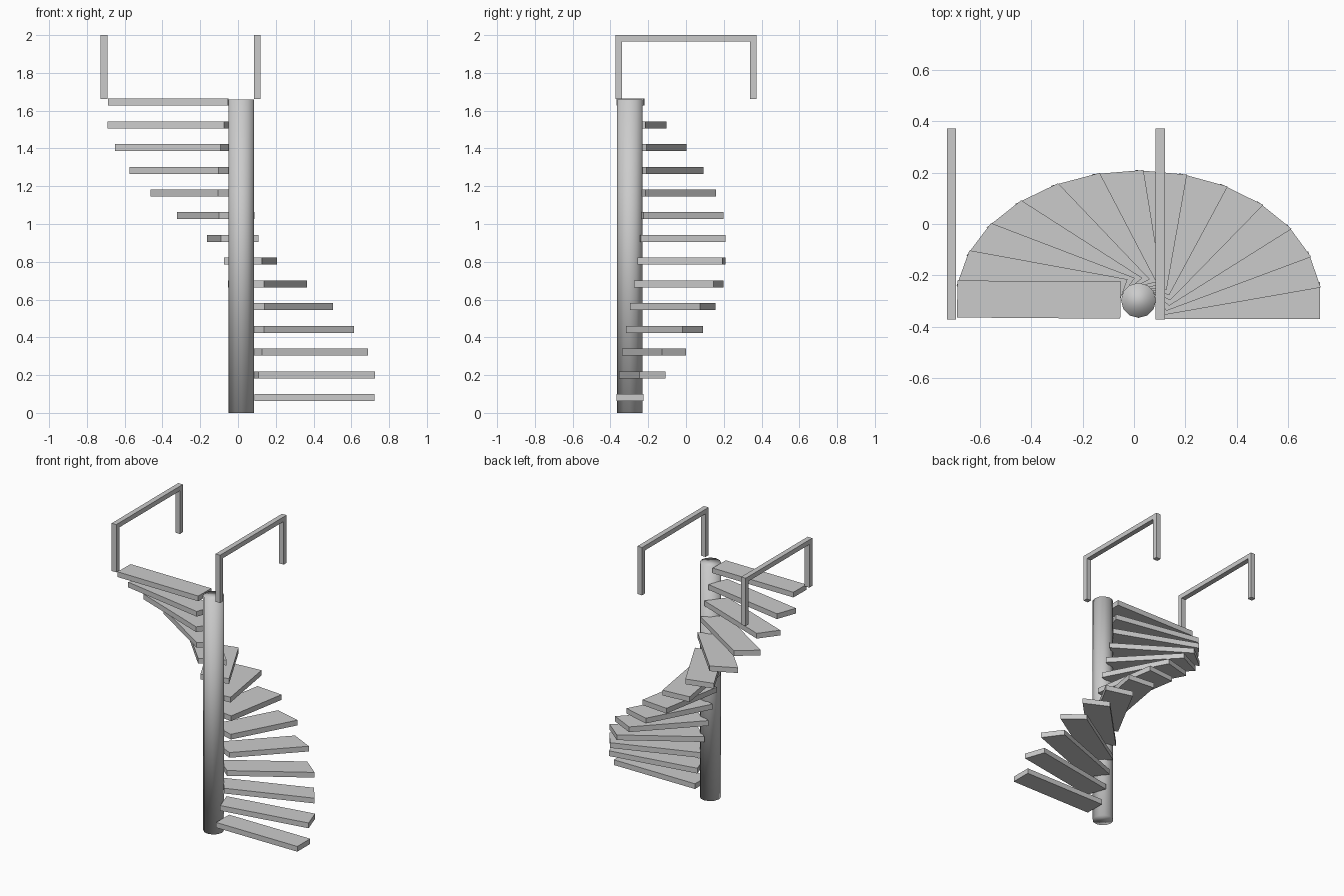
import bpy
import bmesh
from math import radians
from mathutils import Matrix, Vector

cube = bpy.data.objects.get("Cube")
if cube:
    bpy.data.objects.remove(cube, do_unlink=True)

GREY = (0.6, 0.6, 0.6, 1.0)
mat = bpy.data.materials.new("plain grey")
mat.use_nodes = True
mat.diffuse_color = GREY
mat.node_tree.nodes["Principled BSDF"].inputs["Base Color"].default_value = GREY

CENTRE = Vector((0.0175, -0.297, 0))
STEPS = 14
TURN = radians(13.8)
RISE = 0.1203
SQUASH = Matrix.Diagonal((1, 0.712, 1, 1))  # the stair sweeps a flattened half circle


def finish(bm, name):
    bmesh.ops.recalc_face_normals(bm, faces=bm.faces)
    mesh = bpy.data.meshes.new(name)
    bm.to_mesh(mesh)
    bm.free()
    mesh.materials.append(mat)
    obj = bpy.data.objects.new(name, mesh)
    bpy.context.collection.objects.link(obj)
    return obj


def box(bm, low, high, transform=Matrix()):
    low, high = Vector(low), Vector(high)
    size = Matrix.Diagonal((*(high - low), 1))
    place = Matrix.Translation((low + high) / 2)
    bmesh.ops.create_cube(bm, size=1, matrix=transform @ place @ size)


# Central column, smooth all over
bm = bmesh.new()
bmesh.ops.create_cone(bm, cap_ends=True, segments=12, radius1=0.068, radius2=0.068,
                      depth=1.66, matrix=Matrix.Translation(CENTRE + Vector((0, 0, 0.83))))
for face in bm.faces:
    face.smooth = True
finish(bm, "column")

# Treads winding up around the column
for i in range(STEPS):
    bm = bmesh.new()
    lift = Matrix.Translation(CENTRE + Vector((0, 0, 0.063 + i * RISE)))
    box(bm, (0.07, -0.101, 0), (0.705, 0.101, 0.037),
        lift @ SQUASH @ Matrix.Rotation(i * TURN, 4, "Z"))
    finish(bm, f"tread_{i + 1}")

# Two landing railings: each one bent bar with mitred-looking square corners
BAR, END, LOW, TOP = 0.033, 0.372, 1.662, 2.0
for name, x in (("right_railing", -0.71), ("left_railing", 0.102)):
    bm = bmesh.new()
    outline = [(-END, LOW), (-END, TOP), (END, TOP), (END, LOW),
               (END - BAR, LOW), (END - BAR, TOP - BAR),
               (BAR - END, TOP - BAR), (BAR - END, LOW)]
    face = bm.faces.new([bm.verts.new((x - 0.018, y, z)) for y, z in outline])
    extruded = bmesh.ops.extrude_face_region(bm, geom=[face])
    moved = [v for v in extruded["geom"] if isinstance(v, bmesh.types.BMVert)]
    bmesh.ops.translate(bm, verts=moved, vec=(0.036, 0, 0))
    finish(bm, name)
